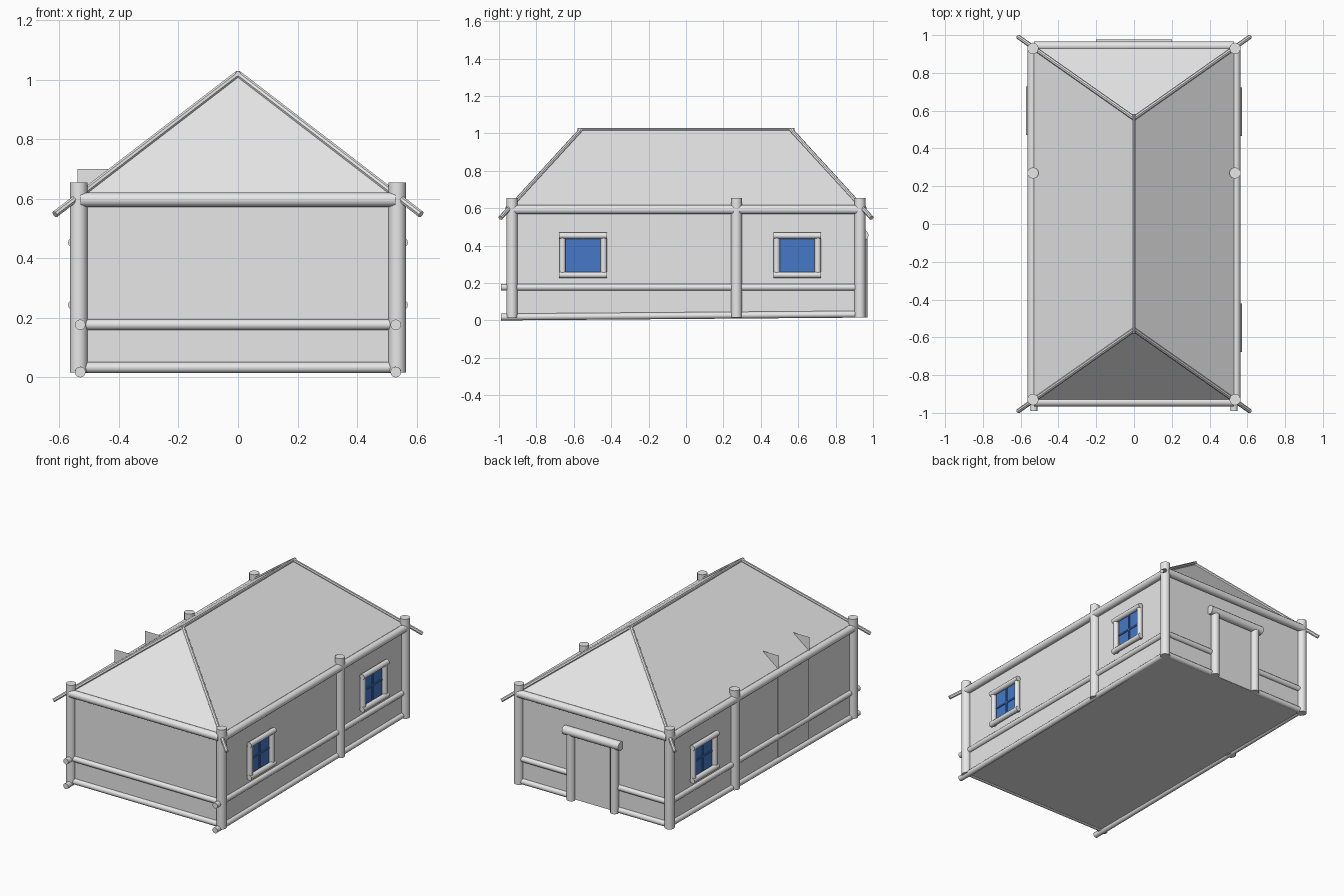
import bpy, bmesh, math
from mathutils import Vector

cube = bpy.data.objects.get("Cube")
if cube:
    bpy.data.objects.remove(cube, do_unlink=True)


def material(name, color):
    m = bpy.data.materials.new(name)
    m.use_nodes = True
    m.diffuse_color = (*color, 1)
    m.node_tree.nodes["Principled BSDF"].inputs["Base Color"].default_value = (*color, 1)
    return m


GREY = material("plain grey", (0.8, 0.8, 0.8))
BLUE = material("window blue", (0.06, 0.19, 0.57))


def add_mesh(name, verts, faces, mat=GREY):
    mesh = bpy.data.meshes.new(name)
    mesh.from_pydata(verts, [], faces)
    mesh.materials.append(mat)
    obj = bpy.data.objects.new(name, mesh)
    bpy.context.collection.objects.link(obj)
    return obj


def box(name, center, size, mat=GREY):
    obj = add_mesh(name, [], [], mat)
    bm = bmesh.new()
    bmesh.ops.create_cube(bm, size=1)
    bmesh.ops.scale(bm, vec=size, verts=bm.verts)
    bmesh.ops.translate(bm, vec=center, verts=bm.verts)
    bm.to_mesh(obj.data)
    bm.free()
    return obj


def log(name, start, end, radius, sides=12):
    """Round pole between two points."""
    a, b = Vector(start), Vector(end)
    bpy.ops.mesh.primitive_cylinder_add(vertices=sides, radius=radius, depth=(b - a).length,
                                        location=(a + b) / 2)
    obj = bpy.context.object
    obj.name = name
    obj.rotation_euler = (b - a).to_track_quat('Z', 'Y').to_euler()
    obj.data.materials.append(GREY)
    bpy.ops.object.shade_smooth_by_angle(angle=math.radians(40))
    return obj


W, D = 0.53, 0.93            # half width and depth of the walls
EAVE, RIDGE, RY = 0.615, 1.02, 0.56

# Walls
box("walls", (0, 0, 0.317), (2 * W, 2 * D, 0.595))

# Hipped roof
add_mesh("roof",
         [(-W, -D, EAVE), (W, -D, EAVE), (W, D, EAVE), (-W, D, EAVE), (0, -RY, RIDGE), (0, RY, RIDGE)],
         [(0, 1, 4), (1, 2, 5, 4), (2, 3, 5), (3, 0, 4, 5), (3, 2, 1, 0)])
log("ridge_pole", (0, -RY - 0.02, RIDGE), (0, RY + 0.02, RIDGE), 0.009, 8)

# Hip poles running past the corners
for sx in (-1, 1):
    for sy in (-1, 1):
        log("hip_pole", (0, sy * RY, RIDGE), (sx * 0.615, sy * 0.992, 0.548), 0.012, 8)

# Posts at corners and along the side walls
for sx in (-1, 1):
    for y in (-D, 0.27, D):
        log("wall_post", (sx * 0.535, y, 0.016), (sx * 0.535, y, 0.655), 0.03)

# Eave beams
for s in (-1, 1):
    log("end_eave_beam", (-W, s * 0.942, 0.597), (W, s * 0.942, 0.597), 0.024)
    log("side_eave_beam", (s * 0.54, -D, 0.592), (s * 0.54, D, 0.592), 0.024)

# Middle and bottom rails, interrupted by the back doorway
for name, z in (("middle_rail", 0.177), ("bottom_rail", 0.033)):
    log(name, (-W, -D, z), (W, -D, z), 0.018)
    for s in (-1, 1):
        log(name, (s * W, D, z), (s * 0.16, D, z), 0.018)
        front_z = 0.018 if name == "bottom_rail" else z
        log(name, (s * W, -0.99, front_z), (s * W, D, z), 0.018)

# Back doorway
box("door", (0, D + 0.003, 0.225), (0.3, 0.01, 0.41))
for s in (-1, 1):
    log("door_post", (s * 0.155, 0.945, 0.016), (s * 0.155, 0.945, 0.45), 0.026)
log("door_lintel", (-0.2, 0.948, 0.455), (0.2, 0.948, 0.455), 0.028)


# Windows with round frames
def window(side, y):
    x, z = side * 0.548, 0.348
    box("window_glass", (side * W, y, z), (0.012, 0.21, 0.21), BLUE)
    box("window_bar", (side * (W + 0.008), y, z), (0.008, 0.01, 0.2), BLUE)
    box("window_bar", (side * (W + 0.008), y, z), (0.008, 0.2, 0.01), BLUE)
    for s in (-1, 1):
        log("window_jamb", (x, y + s * 0.11, 0.235), (x, y + s * 0.11, 0.46), 0.017)
        log("window_rail", (x + side * 0.006, y - 0.128, z + s * 0.105),
            (x + side * 0.006, y + 0.128, z + s * 0.105), 0.017)


window(1, -0.55)
window(1, 0.595)
window(-1, 0.6)

# Blank wall panel on the right side, with triangular cheeks on the roof above
y0, y1 = -0.48, -0.17
box("side_panel", (-W - 0.002, (y0 + y1) / 2, 0.32), (0.008, y1 - y0, 0.55))
for y in (y0, y1):
    add_mesh("roof_cheek", [(-0.54, y, 0.61), (-0.54, y, 0.7), (-0.425, y, 0.7)], [(0, 1, 2)])
slope = (RIDGE - EAVE) / W
lift = 0.004
inner = -0.425
add_mesh("roof_panel",
         [(-W, y0, EAVE + lift), (inner, y0, EAVE + lift + (W + inner) * slope),
          (inner, y1, EAVE + lift + (W + inner) * slope), (-W, y1, EAVE + lift)],
         [(0, 1, 2, 3)])
